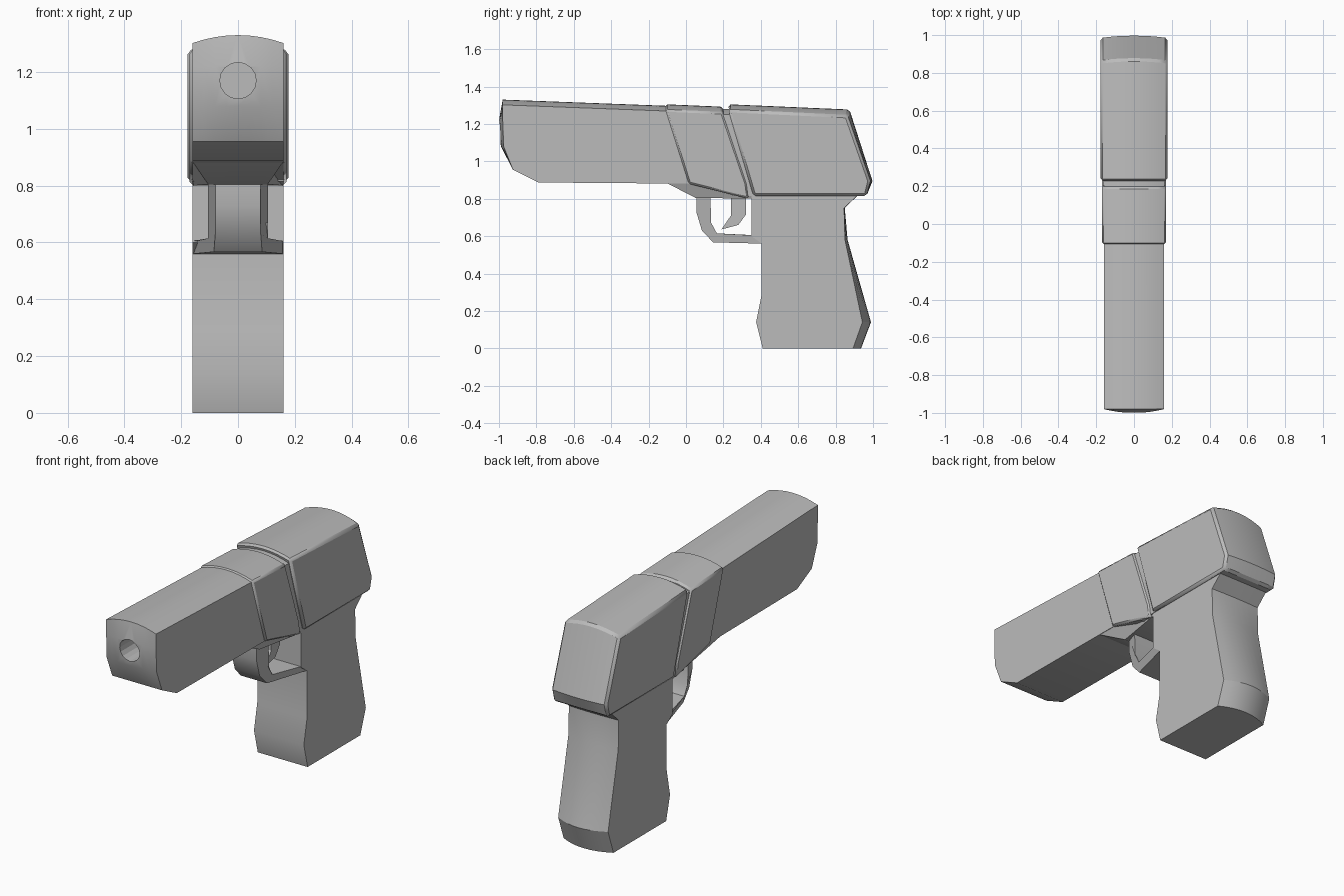
import bpy
import bmesh
import math

if "Cube" in bpy.data.objects:
    bpy.data.objects.remove(bpy.data.objects["Cube"], do_unlink=True)

grey = bpy.data.materials.new("plain grey")
grey.use_nodes = True
grey.diffuse_color = (0.5, 0.5, 0.5, 1)
grey.node_tree.nodes["Principled BSDF"].inputs["Base Color"].default_value = (0.5, 0.5, 0.5, 1)


def smooth(obj):
    bpy.ops.object.select_all(action="DESELECT")
    obj.select_set(True)
    bpy.context.view_layer.objects.active = obj
    bpy.ops.object.shade_smooth_by_angle(angle=math.radians(28))


def slab(name, half, profile, columns=8, bevel=0):
    """Side profile swept across x. Each point is (y, z, bulge y, bulge z,
    half width); the bulge grows towards the centre line."""
    bm = bmesh.new()
    rings = []
    for i in range(columns + 1):
        t = 2 * i / columns - 1
        ring = []
        for point in profile:
            y, z, dy, dz, width = tuple(point) + (0, 0, half)[len(point) - 2:]
            k = 1 - t * t
            ring.append(bm.verts.new((t * width, y + dy * k, z + dz * k)))
        rings.append(ring)
    n = len(profile)
    for a, b in zip(rings, rings[1:]):
        for j in range(n):
            m = (j + 1) % n
            bm.faces.new((a[j], a[m], b[m], b[j]))
    bm.faces.new(rings[0])
    bm.faces.new(rings[-1][::-1])
    bmesh.ops.recalc_face_normals(bm, faces=bm.faces)
    mesh = bpy.data.meshes.new(name)
    bm.to_mesh(mesh)
    bm.free()
    mesh.materials.append(grey)
    obj = bpy.data.objects.new(name, mesh)
    bpy.context.collection.objects.link(obj)
    smooth(obj)
    if bevel:
        mod = obj.modifiers.new("edge bevel", "BEVEL")
        mod.width = bevel
        mod.segments = 1
        mod.limit_method = "ANGLE"
        mod.angle_limit = math.radians(40)
    return obj


# Front slide with crowned top and domed muzzle face
slide = slab("front_slide", 0.16, [
    (-0.98, 1.302, 0, 0.028), (-0.98, 1.22, -0.02, 0), (-0.975, 1.08, -0.015, 0),
    (-0.925, 0.955), (-0.79, 0.887), (0.1, 0.88), (0.0, 1.265, 0, 0.028)])

# Bore cut into the muzzle
bpy.ops.mesh.primitive_cylinder_add(vertices=16, radius=0.064, depth=0.4,
                                    location=(0, -0.95, 1.17),
                                    rotation=(math.pi / 2, 0, 0))
cutter = bpy.context.object
cutter.name = "bore_cutter"
cutter.data.materials.append(grey)
cutter.hide_render = True
cutter.hide_viewport = True
cut = slide.modifiers.new("bore", "BOOLEAN")
cut.object = cutter
cut.operation = "DIFFERENCE"

# Raised middle sleeve, recessed seam and rear housing
slab("middle_sleeve", 0.17, [
    (-0.11, 1.275, 0, 0.03), (0.015, 0.88), (0.335, 0.80),
    (0.325, 0.88), (0.195, 1.262, 0, 0.03)], bevel=0.01)
slab("seam_core", 0.162, [
    (0.1, 1.25, 0, 0.03), (0.25, 0.815), (0.45, 0.815), (0.3, 1.25, 0, 0.03)])
slab("rear_housing", 0.178, [
    (0.225, 1.275, 0, 0.03), (0.36, 0.815), (0.965, 0.815),
    (0.985, 0.895, 0.012, 0), (0.862, 1.245, 0.012, 0.032)], bevel=0.013)

# Tapered frame below the sleeve
slab("frame_wedge", 0.16, [
    (-0.105, 0.885), (0.36, 0.885), (0.36, 0.80), (0.05, 0.805, 0, 0, 0.105)], columns=2)

# Grip with rounded back
slab("grip", 0.16, [
    (0.35, 0.83), (0.35, 0.6), (0.405, 0.56), (0.405, 0.29), (0.375, 0.14),
    (0.41, 0), (0.893, 0, 0.043, 0), (0.943, 0.14, 0.046, 0),
    (0.85, 0.58, 0.014, 0), (0.845, 0.75, 0.004, 0), (0.93, 0.83)])

# Trigger guard, widening to meet the grip
slab("trigger_guard", 0.105, [
    (0.055, 0.82, 0, 0, 0.08), (0.055, 0.73, 0, 0, 0.08), (0.085, 0.63, 0, 0, 0.08),
    (0.145, 0.567, 0, 0, 0.085), (0.41, 0.56, 0, 0, 0.158), (0.41, 0.603, 0, 0, 0.158),
    (0.35, 0.605, 0, 0, 0.158), (0.165, 0.615), (0.135, 0.67), (0.13, 0.82)], columns=2)

# Trigger
slab("trigger", 0.045, [
    (0.24, 0.82), (0.24, 0.71), (0.19, 0.636), (0.28, 0.66),
    (0.32, 0.715), (0.32, 0.82)], columns=2)
